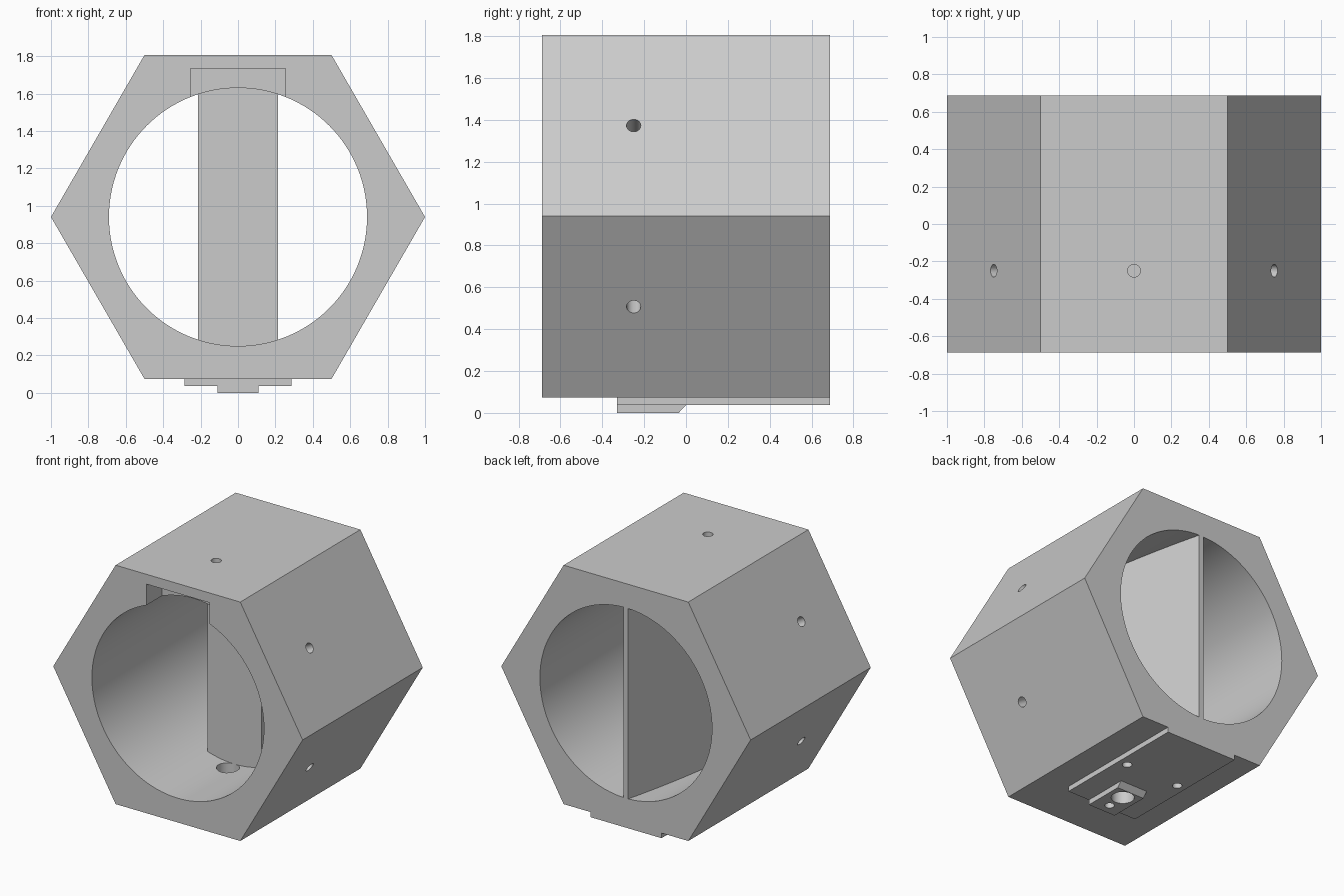
import bpy, math
from mathutils import Matrix, Vector

old = bpy.data.objects.get("Cube")
if old:
    bpy.data.objects.remove(old, do_unlink=True)

CZ = 0.94                       # axis height
APO = math.cos(math.pi / 6)     # hexagon apothem
HALF = 0.688                    # half length along y
BASE = CZ - APO                 # underside of the hexagon
STEP = BASE / 2
BORE = 0.69

grey = bpy.data.materials.new("plain_grey")
grey.use_nodes = True
colour = (0.6, 0.6, 0.6, 1)
grey.diffuse_color = colour
grey.node_tree.nodes["Principled BSDF"].inputs["Base Color"].default_value = colour


def prism(name, outline, axis, start, end):
    """Extrude a 2D outline along x, y or z."""
    def place(p, d):
        return {"x": (d, *p), "y": (p[0], d, p[1]), "z": (*p, d)}[axis]
    n = len(outline)
    verts = [place(p, d) for d in (start, end) for p in outline]
    faces = [tuple(range(n)), tuple(range(2 * n - 1, n - 1, -1))]
    faces += [(i, i + n, (i + 1) % n + n, (i + 1) % n) for i in range(n)]
    mesh = bpy.data.meshes.new(name)
    mesh.from_pydata(verts, [], faces)
    # make normals point outwards
    import bmesh
    bm = bmesh.new()
    bm.from_mesh(mesh)
    bmesh.ops.recalc_face_normals(bm, faces=bm.faces)
    bm.to_mesh(mesh)
    bm.free()
    mesh.materials.append(grey)
    obj = bpy.data.objects.new(name, mesh)
    bpy.context.collection.objects.link(obj)
    return obj


def ring(n, r, cx=0, cy=0):
    return [(cx + r * math.cos(math.tau * i / n), cy + r * math.sin(math.tau * i / n))
            for i in range(n)]


def box(x, y0, y1):
    return [(-x, y0), (x, y0), (x, y1), (-x, y1)]


def combine(targets, cutter, operation="DIFFERENCE"):
    """Apply a boolean to every target and discard the cutter."""
    cutter.hide_render = True
    for obj in targets:
        mod = obj.modifiers.new("cut", "BOOLEAN")
        mod.operation, mod.solver, mod.object = operation, "EXACT", cutter
        bpy.context.view_layer.objects.active = obj
        bpy.ops.object.modifier_apply(modifier=mod.name)
    bpy.data.objects.remove(cutter, do_unlink=True)


# Hexagonal housing with a round bore and a shallow notch at the front top
housing = prism("hex_housing", ring(6, 1, 0, CZ), "y", -HALF, HALF)
combine([housing], prism("bore_cutter", ring(128, BORE, 0, CZ), "y", -1, 1))
combine([housing], prism("notch_cutter", box(0.253, 1.4, 1.735), "y", -1, -0.51))

# Tapered divider: wide at the front, thin at the back
taper = [(-0.215, -0.04), (0.215, -0.04), (0.018, HALF), (-0.018, HALF)]
divider = prism("tapered_divider", taper, "z", 0.1, 1.8)
combine([divider], prism("divider_trim", ring(128, BORE, 0, CZ), "y", -1, 1), "INTERSECT")

# Stepped mounting foot
foot = prism("foot_plate", box(0.285, -0.33, HALF), "z", STEP, BASE)
tab = prism("foot_tab", [(-0.11, 0), (0.11, 0), (0.11, STEP), (-0.11, STEP)],
            "y", -0.33, 0)
for v in tab.data.vertices:      # chamfer the rear end of the tab
    if v.co.y > -0.01 and v.co.z < 0.01:
        v.co.y = -0.035

# Blind screw holes in the centre of the five upper faces
for k in range(5):
    hole = prism("screw_cutter", ring(32, 0.034), "z", APO - 0.13, APO + 0.1)
    turn = Matrix.Rotation(math.radians(60 * k - 120), 4, "Y")
    hole.data.transform(Matrix.Translation(Vector((0, -0.25, CZ))) @ turn)
    combine([housing], hole)

# Holes through the foot: one large through hole and three blind ones
combine([housing, foot, tab],
        prism("mount_cutter", ring(48, 0.076, 0, -0.115), "z", -0.1, 0.4))
for x, y in ((0, -0.25), (0.215, 0.185), (-0.215, 0.185)):
    touched = [housing, foot] + ([tab] if x == 0 else [])
    combine(touched, prism("foot_cutter", ring(32, 0.032, x, y), "z", -0.1, 0.2))

# Smooth the round walls, keep the hard edges
for obj in (housing, divider, foot, tab):
    bpy.ops.object.select_all(action="DESELECT")
    obj.select_set(True)
    bpy.context.view_layer.objects.active = obj
    bpy.ops.object.shade_smooth_by_angle(angle=math.radians(25))
